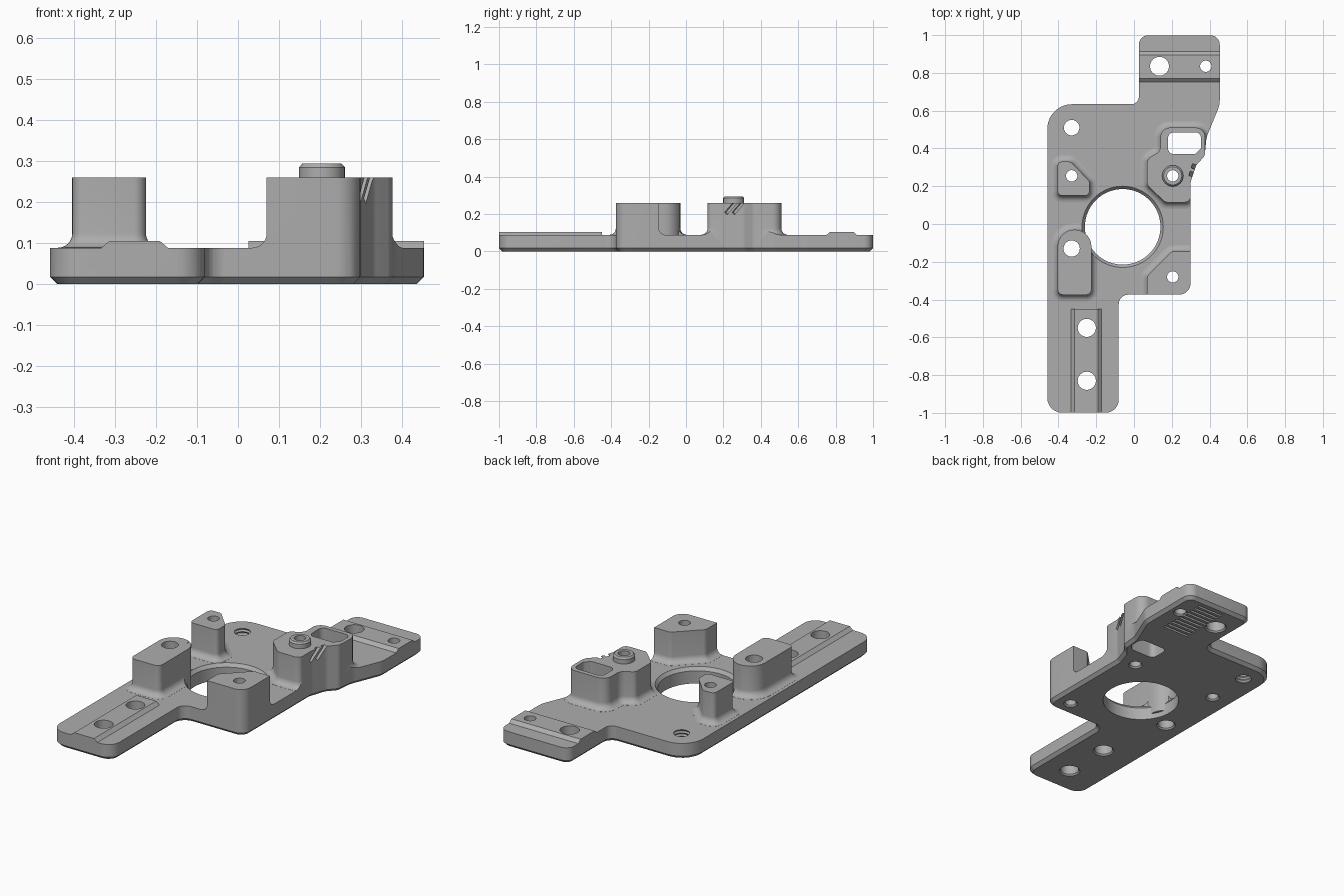
import bpy, bmesh, math
from mathutils import Vector, Euler

cube = bpy.data.objects.get("Cube")
if cube:
    bpy.data.objects.remove(cube, do_unlink=True)

GREY = (0.42, 0.42, 0.42, 1)
metal = bpy.data.materials.new("machined_grey")
metal.use_nodes = True
metal.diffuse_color = GREY
metal.node_tree.nodes["Principled BSDF"].inputs["Base Color"].default_value = GREY

TOP, POST_TOP = 0.088, 0.26


def rounded(corners, steps=7):
    """Counter-clockwise outline from (x, y, radius) corners."""
    out, n = [], len(corners)
    for i, (x, y, r) in enumerate(corners):
        p = Vector((x, y, 0))
        a = (Vector((*corners[i - 1][:2], 0)) - p).normalized()
        b = (Vector((*corners[(i + 1) % n][:2], 0)) - p).normalized()
        if r == 0:
            out.append(p)
            continue
        half = a.angle(b) / 2
        t = r / math.tan(half)
        c = p + (a + b).normalized() * (r / math.sin(half))
        v1, v2 = (p + a * t - c).normalized(), (p + b * t - c).normalized()
        out += [c + v1.slerp(v2, k / steps) * r for k in range(steps + 1)]
    return out


def circle(x, y, r, n=40):
    return [Vector((x + r * math.cos(2 * math.pi * k / n),
                    y + r * math.sin(2 * math.pi * k / n), 0)) for k in range(n)]


def offset(outline, d):
    """Mitred outward offset."""
    out, n = [], len(outline)
    for i, p in enumerate(outline):
        e1 = (p - outline[i - 1]).normalized()
        e2 = (outline[(i + 1) % n] - p).normalized()
        n1, n2 = Vector((e1.y, -e1.x, 0)), Vector((e2.y, -e2.x, 0))
        out.append(p + (n1 + n2) * (d / (1 + n1.dot(n2))))
    return out


def loft(name, outline, levels):
    """Solid through (height, offset) levels of one outline."""
    bm = bmesh.new()
    rings = [[bm.verts.new((p.x, p.y, z)) for p in offset(outline, d)] for z, d in levels]
    for lo, hi in zip(rings, rings[1:]):
        for i in range(len(lo)):
            bm.faces.new((lo[i - 1], lo[i], hi[i], hi[i - 1]))
    bm.faces.new(list(reversed(rings[0])))
    bm.faces.new(rings[-1])
    bmesh.ops.recalc_face_normals(bm, faces=bm.faces)
    return finish(name, bm)


def finish(name, bm):
    mesh = bpy.data.meshes.new(name)
    bm.to_mesh(mesh)
    bm.free()
    mesh.materials.append(metal)
    obj = bpy.data.objects.new(name, mesh)
    bpy.context.collection.objects.link(obj)
    return obj


def box(name, loc, size, rot=(0, 0, 0)):
    bm = bmesh.new()
    bmesh.ops.create_cube(bm, size=1)
    bmesh.ops.scale(bm, vec=size, verts=bm.verts)
    bmesh.ops.rotate(bm, matrix=Euler(rot).to_matrix(), verts=bm.verts)
    bmesh.ops.translate(bm, vec=loc, verts=bm.verts)
    return finish(name, bm)


def combine(body, tool, operation):
    """Apply one boolean and drop the tool."""
    tool.hide_render = True
    mod = body.modifiers.new("combine", 'BOOLEAN')
    mod.operation, mod.solver, mod.object = operation, 'EXACT', tool
    bpy.context.view_layer.objects.active = body
    bpy.ops.object.modifier_apply(modifier=mod.name)
    bpy.data.objects.remove(tool, do_unlink=True)


# Base plate with a chamfered underside
outline = rounded([
    (-0.46, -1, 0.08), (-0.08, -1, 0.07), (-0.08, -0.375, 0.05), (0.30, -0.375, 0.06),
    (0.30, 0.22, 0.06), (0.33, 0.31, 0.05), (0.375, 0.36, 0.04), (0.385, 0.46, 0.15),
    (0.455, 0.63, 0.12), (0.455, 1, 0.05), (0.025, 1, 0.05), (0.025, 0.635, 0.04),
    (-0.46, 0.635, 0.13)])
plate = loft("mounting_plate", outline, [(0, -0.018), (0.018, 0), (TOP, 0)])


# Raised pads, sloped on their long sides
def pad(name, x0, x1, y0, y1, taper):
    obj = box(name, ((x0 + x1) / 2, (y0 + y1) / 2, 0.0775), (x1 - x0, y1 - y0, 0.055))
    for v in obj.data.vertices:
        if v.co.z > TOP:
            v.co[taper] += 0.026 if v.co[taper] < (x0 + x1, y0 + y1)[taper] / 2 else -0.026
    for v in obj.data.vertices:
        if v.co.z < TOP:
            v.co.z = 0.083
    combine(plate, obj, 'UNION')


pad("front_pad", -0.34, -0.165, -1.05, -0.45, 0)
pad("back_pad", -0.02, 0.5, 0.745, 0.92, 1)

# Posts with a fillet at the foot
R = 0.035
fillet = [(0.05, R)] + [
    (TOP + 0.0005 + R * (1 - math.cos(a)), R * (1 - math.sin(a)))
    for a in (k * math.pi / 12 for k in range(7))] + [(POST_TOP, 0)]
slot_post = rounded([(-0.405, -0.375, 0.03), (-0.225, -0.375, 0.03),
                     (-0.225, -0.03, 0.089), (-0.405, -0.03, 0.089)])
posts = {
    "front_left_post": slot_post,
    "back_left_post": rounded([
        (-0.405, 0.15, 0.025), (-0.235, 0.15, 0.025), (-0.235, 0.225, 0.025),
        (-0.335, 0.33, 0.03), (-0.405, 0.33, 0.025)]),
    "front_right_post": rounded([
        (0.07, -0.45, 0), (0.4, -0.45, 0), (0.4, -0.145, 0), (0.2, -0.145, 0.03),
        (0.07, -0.275, 0.03)]),
    "back_right_post": rounded([
        (0.165, 0.115, 0.03), (0.295, 0.115, 0.03), (0.31, 0.2, 0.02), (0.377, 0.34, 0.02),
        (0.377, 0.51, 0.05), (0.14, 0.51, 0.05), (0.14, 0.385, 0.045), (0.07, 0.345, 0.03),
        (0.07, 0.205, 0.03)]),
}
for name, shape in posts.items():
    combine(plate, loft(name, shape, fillet), 'UNION')

# Locating ring on the back right post
combine(plate, loft("locating_ring", circle(0.205, 0.255, 0.056),
                    [(0.2, 0), (0.285, 0), (0.294, -0.008)]), 'UNION')

# Trim everything flush to the plate edge
combine(plate, loft("edge_trim", outline, [(-0.1, -0.001), (0.5, -0.001)]), 'INTERSECT')

# Large bore, chamfered at the top; the slot post overhangs it
combine(plate, loft("main_bore", circle(-0.06, -0.015, 0.2, 80),
                    [(-0.1, 0), (0.07, 0), (TOP, 0.015), (0.5, 0.015)]), 'DIFFERENCE')
combine(plate, loft("slot_post_core", offset(slot_post, -0.0005),
                    [(0.03, 0), (POST_TOP - 0.0005, 0)]), 'UNION')

# Drilled holes, slightly countersunk below
for x, y, r in [(-0.33, -0.13, 0.043), (-0.33, 0.255, 0.03), (0.205, -0.28, 0.03),
                (0.205, 0.255, 0.03), (-0.25, -0.55, 0.048), (-0.25, -0.83, 0.048),
                (0.135, 0.835, 0.05), (0.38, 0.835, 0.03)]:
    combine(plate, loft("drill", circle(x, y, r),
                        [(-0.01, 0.016), (0.008, 0), (0.4, 0)]), 'DIFFERENCE')

# Threaded hole
thread = [(-0.02 + k * 0.009, 0.005 if k % 2 else -0.001) for k in range(14)]
combine(plate, loft("threaded_hole", circle(-0.33, 0.51, 0.042), thread), 'DIFFERENCE')

# Pocket through the back right post
combine(plate, loft("pocket", rounded([
    (0.18, 0.37, 0.03), (0.325, 0.37, 0.02), (0.355, 0.4, 0.02), (0.355, 0.485, 0.03),
    (0.18, 0.485, 0.03)]), [(-0.1, 0), (0.4, 0)]), 'DIFFERENCE')

# Two slanted notches on the outer side of that post
for x, y in ((0.307, 0.245), (0.32, 0.285)):
    combine(plate, box("notch", (x, y, 0.24), (0.04, 0.018, 0.1),
                       (math.radians(-42), 0, math.radians(-18))), 'DIFFERENCE')

# Row of grooves under the back end
for k in range(10):
    combine(plate, box("groove", (0.27, 0.67 + k * 0.031, 0), (0.16, 0.014, 0.03)), 'DIFFERENCE')

# Smooth curved walls, keep machined edges sharp
bpy.ops.object.select_all(action='DESELECT')
plate.select_set(True)
bpy.context.view_layer.objects.active = plate
bpy.ops.object.shade_smooth_by_angle(angle=math.radians(28))
